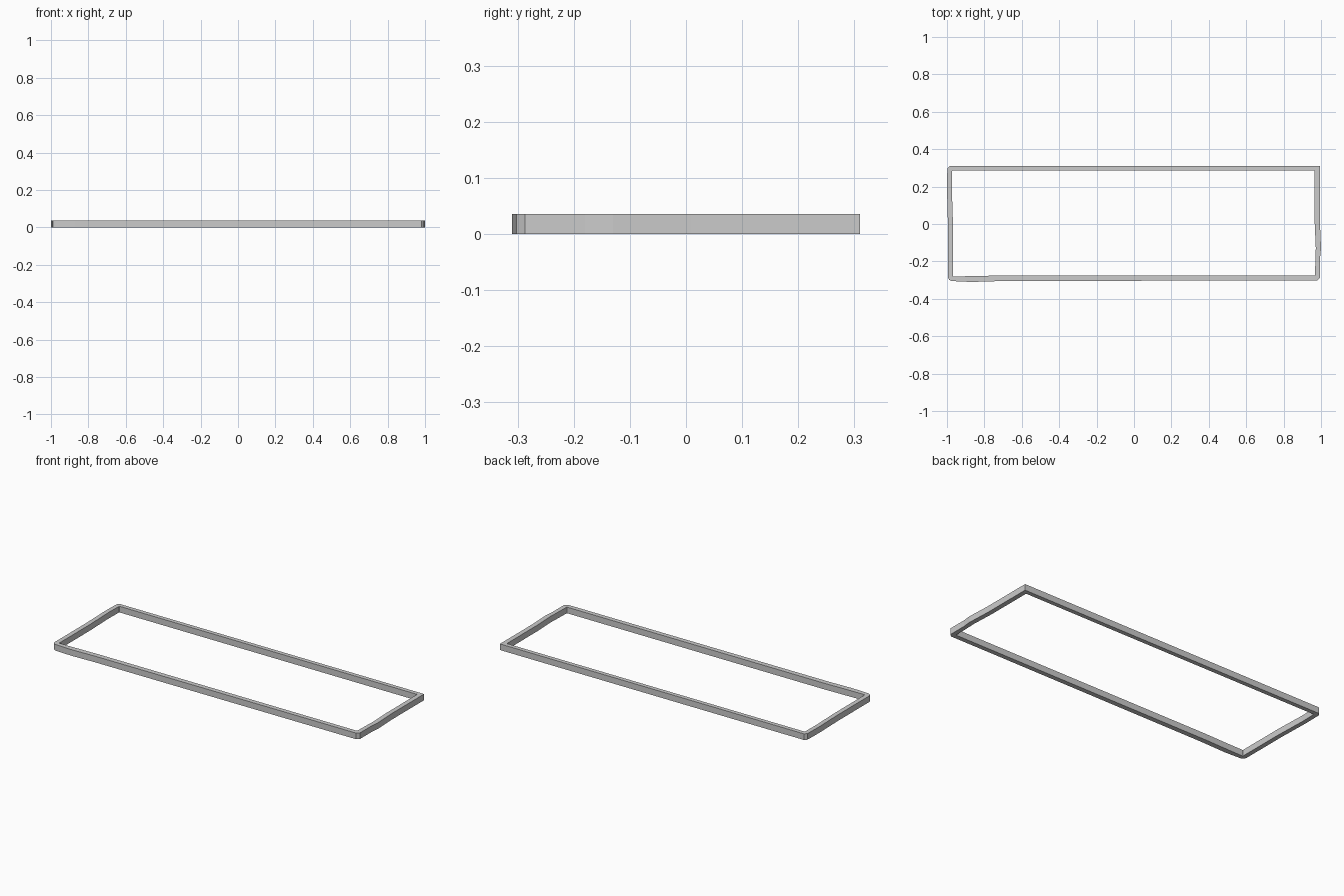
import bpy, bmesh

BOTTOM, TOP = 0.0, 0.036

# Rim stations, counter-clockwise: (outer x, outer y, inner x, inner y)
stations = [
    (-0.975, -0.305, -0.966, -0.280),   # front left corner
    (-0.87, -0.31, -0.87, -0.279),
    (-0.71, -0.305, -0.71, -0.275),     # slight jog in the front rail
    (0.71, -0.302, 0.71, -0.275),
    (0.88, -0.302, 0.88, -0.275),
    (0.98, -0.302, 0.966, -0.275),      # front right corner
    (0.995, -0.287, 0.968, -0.272),
    (0.995, -0.18, 0.97, -0.18),
    (1.0, -0.13, 0.972, -0.13),
    (0.994, 0.01, 0.966, 0.01),
    (0.994, 0.31, 0.966, 0.285),        # back right corner, square
    (0.0, 0.31, 0.0, 0.285),
    (-0.71, 0.31, -0.71, 0.285),
    (-0.985, 0.31, -0.97, 0.285),       # back left corner
    (-0.998, 0.297, -0.972, 0.283),
    (-1.0, 0.19, -0.974, 0.19),
    (-0.995, 0.005, -0.968, 0.005),
    (-0.995, -0.18, -0.968, -0.18),
    (-0.995, -0.285, -0.968, -0.277),
    (-0.988, -0.299, -0.967, -0.279),
]

# Sweep a rectangular section through every station
bm = bmesh.new()
rings = []
for ox, oy, ix, iy in stations:
    section = [(ox, oy, BOTTOM), (ox, oy, TOP), (ix, iy, TOP), (ix, iy, BOTTOM)]
    rings.append([bm.verts.new(p) for p in section])
for i, a in enumerate(rings):
    b = rings[(i + 1) % len(rings)]
    for k in range(4):
        n = (k + 1) % 4
        bm.faces.new((a[k], b[k], b[n], a[n]))
bmesh.ops.recalc_face_normals(bm, faces=bm.faces)

mesh = bpy.data.meshes.new("rectangular_rim")
bm.to_mesh(mesh)
bm.free()
bpy.context.collection.objects.link(bpy.data.objects.new("rectangular_rim", mesh))
